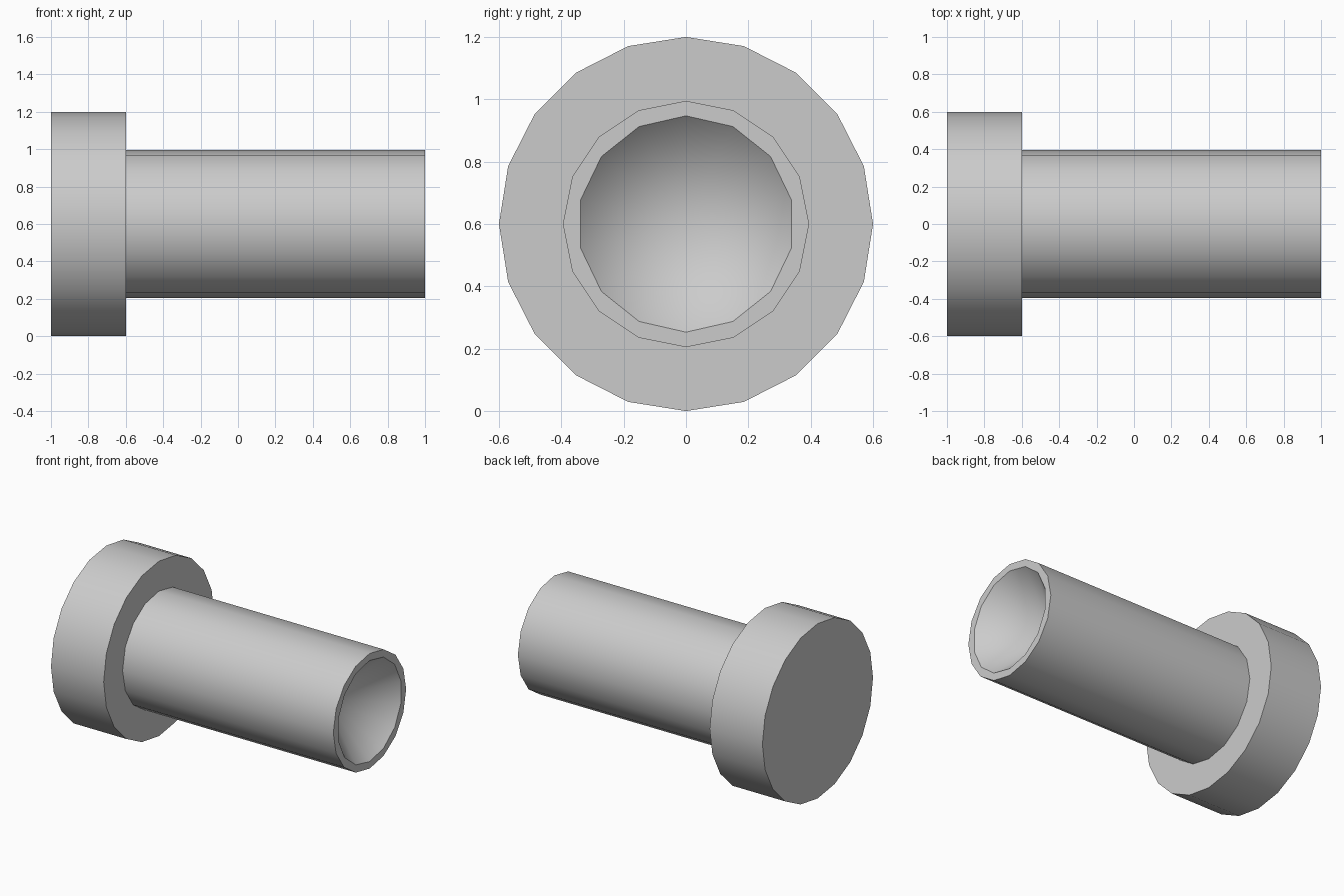
import bpy, bmesh, math

cube = bpy.data.objects.get("Cube")
if cube:
    bpy.data.objects.remove(cube, do_unlink=True)

AXIS_Z = 0.6
GREY = (0.6, 0.6, 0.6, 1.0)

mat = bpy.data.materials.new("plain grey")
mat.use_nodes = True
mat.diffuse_color = GREY
bsdf = next(n for n in mat.node_tree.nodes if n.type == 'BSDF_PRINCIPLED')
bsdf.inputs["Base Color"].default_value = GREY


def ring(bm, x, radius, sides):
    """Polygon of vertices around the x axis, first corner at the top."""
    verts = []
    for i in range(sides):
        a = math.tau * i / sides
        verts.append(bm.verts.new((x, radius * math.sin(a), AXIS_Z + radius * math.cos(a))))
    return verts


def loft(bm, a, b):
    """Side wall between two rings with equal corner counts."""
    for i in range(len(a)):
        j = (i + 1) % len(a)
        bm.faces.new((a[i], b[i], b[j], a[j]))


def loop_edges(bm, verts):
    return [bm.edges.get((verts[i - 1], verts[i])) for i in range(len(verts))]


def finish(bm, name):
    mesh = bpy.data.meshes.new(name)
    bm.to_mesh(mesh)
    bm.free()
    mesh.materials.append(mat)
    obj = bpy.data.objects.new(name, mesh)
    bpy.context.collection.objects.link(obj)
    bpy.ops.object.select_all(action='DESELECT')
    obj.select_set(True)
    bpy.context.view_layer.objects.active = obj
    bpy.ops.object.shade_smooth_by_angle(angle=math.radians(30))


# Wide flat head
bm = bmesh.new()
back = ring(bm, -1.0, 0.6, 20)
front = ring(bm, -0.6, 0.6, 20)
loft(bm, back, front)
bm.faces.new(back)
bm.faces.new(front)
bmesh.ops.recalc_face_normals(bm, faces=bm.faces)
finish(bm, "head")

# Shank with a conical recess in its free end
bm = bmesh.new()
base = ring(bm, -0.6, 0.395, 16)
end = ring(bm, 1.0, 0.395, 16)
loft(bm, base, end)
bm.faces.new(base)
rim = ring(bm, 1.0, 0.347, 14)
apex = bm.verts.new((0.65, 0, AXIS_Z))
for i in range(len(rim)):
    bm.faces.new((rim[i - 1], rim[i], apex))
bmesh.ops.triangle_fill(bm, use_beauty=True, normal=(1, 0, 0),
                        edges=loop_edges(bm, end) + loop_edges(bm, rim))
bmesh.ops.recalc_face_normals(bm, faces=bm.faces)
finish(bm, "shank")
